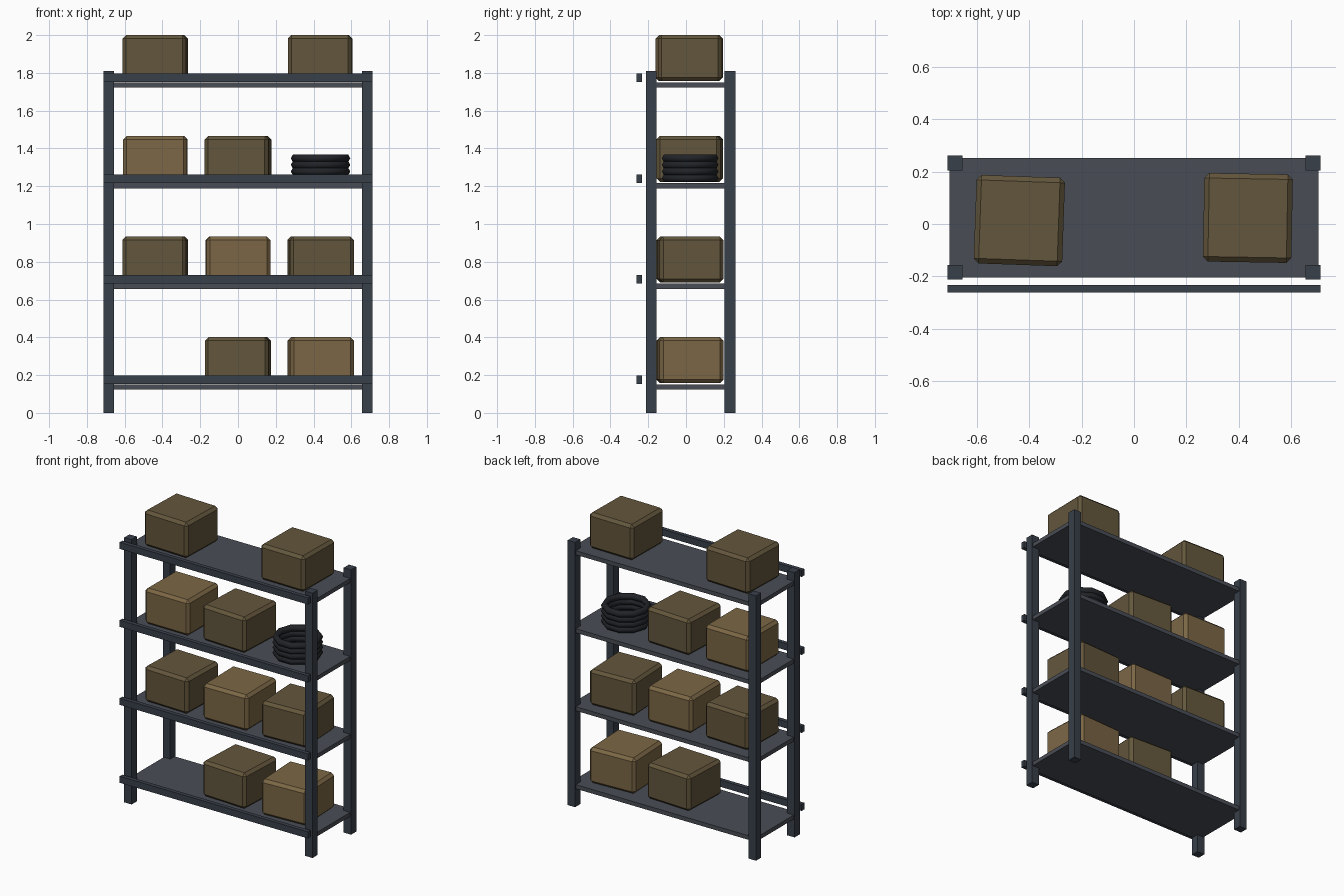
import bpy
from math import radians

if "Cube" in bpy.data.objects:
    bpy.data.objects.remove(bpy.data.objects["Cube"])


def material(name, rgb):
    m = bpy.data.materials.new(name)
    m.diffuse_color = (*rgb, 1)
    m.use_nodes = True
    m.node_tree.nodes["Principled BSDF"].inputs["Base Color"].default_value = m.diffuse_color
    return m


STEEL = material("dark_steel", (0.04, 0.05, 0.068))
DECK = material("deck_grey", (0.066, 0.074, 0.09))
CARD_LIGHT = material("light_cardboard", (0.20, 0.135, 0.06))
CARD_DARK = material("dark_cardboard", (0.125, 0.093, 0.045))
RUBBER = material("black_rubber", (0.015, 0.017, 0.021))


def block(name, size, loc, mat, turn=0, bevel=0):
    bpy.ops.mesh.primitive_cube_add(size=1, location=loc)
    ob = bpy.context.object
    ob.name = name
    ob.scale = size
    bpy.ops.object.transform_apply(location=False, rotation=False, scale=True)
    ob.rotation_euler.z = radians(turn)
    ob.data.materials.append(mat)
    if bevel:
        mod = ob.modifiers.new("chamfer", 'BEVEL')
        mod.width = bevel
        mod.segments = 1
    return ob


MID_Y = 0.0245
LEVELS = [0.151 + 0.533 * i for i in range(4)]   # top of each deck

# Four corner posts
for sx, side in ((-1, "left"), (1, "right")):
    for sy, end in ((-1, "front"), (1, "back")):
        block(f"{end}_{side}_post", (0.056, 0.056, 1.81),
              (sx * 0.684, MID_Y + sy * 0.2085, 0.905), STEEL)

# Decks, each with a front rail standing off the posts
for i, z in enumerate(LEVELS):
    block(f"shelf_{i + 1}", (1.41, 0.456, 0.028), (0, MID_Y, z - 0.014), DECK)
    block(f"front_rail_{i + 1}", (1.424, 0.028, 0.045), (0, -0.247, z + 0.0235), STEEL)

# Cartons: level, x, y, turn in degrees, material
CARTONS = [
    (0, 0.000, 0.020, -2.7, CARD_DARK), (0, 0.438, 0.022, 2.7, CARD_LIGHT),
    (1, -0.438, 0.018, -2, CARD_DARK), (1, 0.000, 0.020, 0.8, CARD_LIGHT),
    (1, 0.437, 0.022, 2.7, CARD_DARK),
    (2, -0.438, 0.020, -0.4, CARD_LIGHT), (2, 0.000, 0.020, -2.8, CARD_DARK),
    (3, -0.438, 0.013, -2, CARD_DARK), (3, 0.435, 0.023, -1, CARD_DARK),
]
for n, (lv, x, y, turn, mat) in enumerate(CARTONS):
    block(f"carton_{n + 1}", (0.338, 0.338, 0.244),
          (x, y, LEVELS[lv] + 0.006 + 0.122), mat, turn, 0.019)

# Hose coil: four stacked low-poly rings
for i in range(4):
    bpy.ops.mesh.primitive_torus_add(
        major_segments=10, minor_segments=6, major_radius=0.1355, minor_radius=0.022,
        location=(0.437, 0.022, LEVELS[2] + 0.026 + 0.035 * i))
    ring = bpy.context.object
    ring.name = f"hose_coil_{i + 1}"
    ring.data.materials.append(RUBBER)
    bpy.ops.object.shade_smooth()
